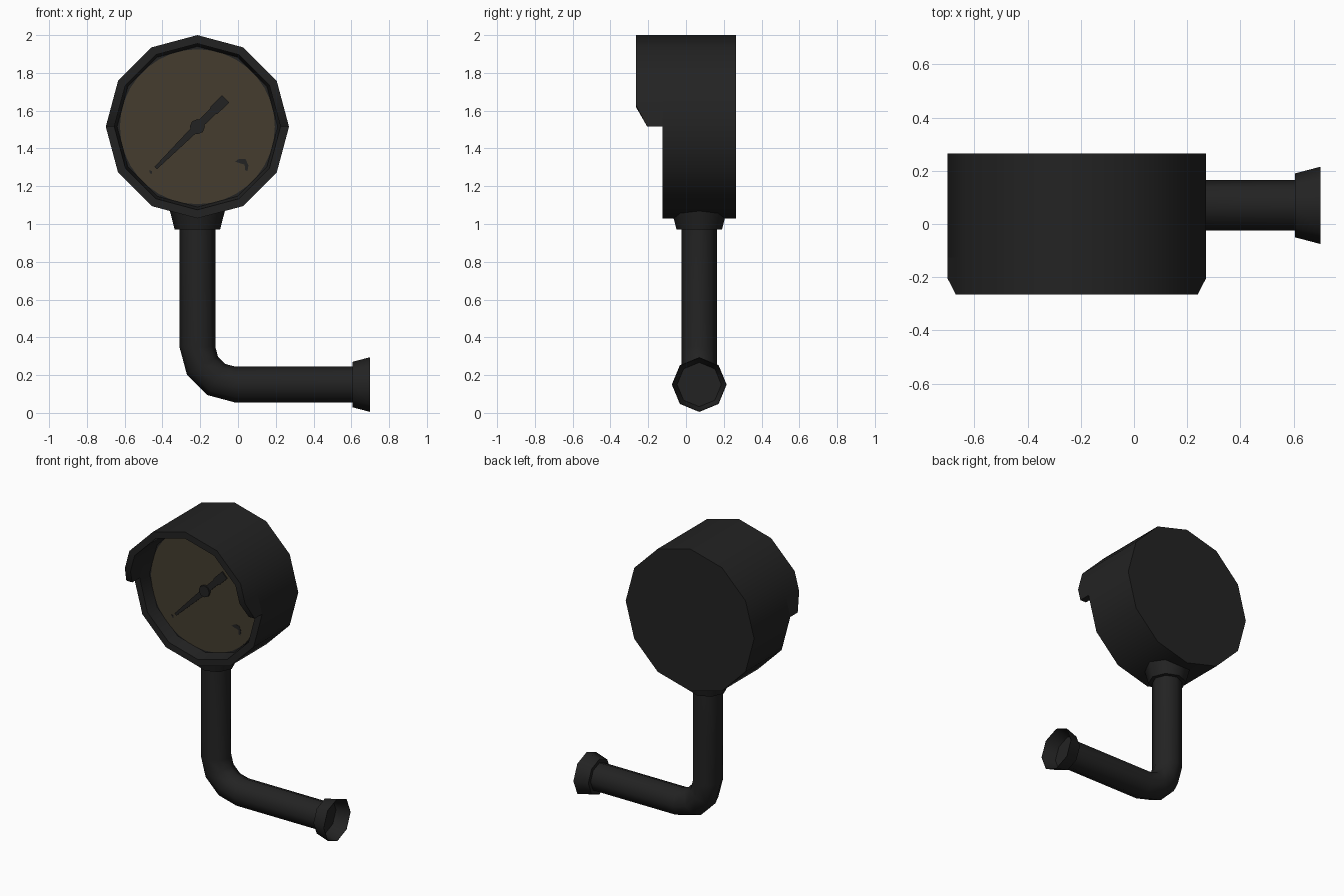
import bpy, bmesh, math
from mathutils import Vector

if "Cube" in bpy.data.objects:
    bpy.data.objects.remove(bpy.data.objects["Cube"])

CX, CZ, PY = -0.215, 1.515, 0.07      # dial axis and pipe depth


def material(name, rgb):
    m = bpy.data.materials.new(name)
    m.diffuse_color = (*rgb, 1)
    m.use_nodes = True
    m.node_tree.nodes["Principled BSDF"].inputs["Base Color"].default_value = m.diffuse_color
    return m


black = material("black_metal", (0.0165, 0.0165, 0.0165))
olive = material("dial_olive", (0.058, 0.046, 0.028))


def build(name, verts, faces, mat, smooth=True):
    me = bpy.data.meshes.new(name)
    me.from_pydata([tuple(v) for v in verts], [], faces)
    bm = bmesh.new()
    bm.from_mesh(me)
    bmesh.ops.remove_doubles(bm, verts=bm.verts, dist=1e-5)
    bmesh.ops.recalc_face_normals(bm, faces=bm.faces)
    bm.to_mesh(me)
    bm.free()
    me.materials.append(mat)
    ob = bpy.data.objects.new(name, me)
    bpy.context.collection.objects.link(ob)
    if smooth:
        bpy.ops.object.select_all(action='DESELECT')
        ob.select_set(True)
        bpy.context.view_layer.objects.active = ob
        bpy.ops.object.shade_smooth_by_angle(angle=math.radians(50))
    return ob


def lathe(name, profile, n, place, mat):
    """Revolve (radius, height) pairs; place(u, v, h) gives the position."""
    verts = [place(r * math.cos(math.tau * i / n), r * math.sin(math.tau * i / n), h)
             for r, h in profile for i in range(n)]
    faces = [(k * n + i, k * n + (i + 1) % n, (k + 1) * n + (i + 1) % n, (k + 1) * n + i)
             for k in range(len(profile) - 1) for i in range(n)]
    return build(name, verts, faces, mat)


def plate(name, pts, y0, y1, mat):
    """Extrude an (x, z) outline between two depths."""
    n = len(pts)
    verts = [(x, y, z) for y in (y0, y1) for x, z in pts]
    faces = [tuple(range(n)), tuple(range(n, 2 * n))]
    faces += [(i, (i + 1) % n, n + (i + 1) % n, n + i) for i in range(n)]
    return build(name, verts, faces, mat, False)


def on_dial(u, v, h):
    return (CX + u, h, CZ + v)


# Gauge case with recessed front, dial and hub
lathe("gauge_case", [(0, .265), (.485, .265), (.485, -.125), (.44, -.125),
                     (.425, -.04), (0, -.04)], 12, on_dial, black)
lathe("dial_face", [(0, -.039), (.41, -.039), (.41, -.045), (0, -.045)], 36, on_dial, olive)
lathe("needle_hub", [(0, -.04), (.04, -.04), (.04, -.06), (0, -.06)], 8, on_dial, black)

# Hood: upper half ring with slanted lower ends
def ring_point(r, k):
    a = math.radians(30 * k)
    return Vector((r * math.cos(a), r * math.sin(a)))


T = 0.475
stations = []
for k in (0, T, 1, 2, 3, 4, 5, 6 - T, 6):
    lo = math.floor(k)
    f = k - lo
    front = -.205 if k in (0, 6) else -.265
    o, i = [ring_point(r, lo).lerp(ring_point(r, lo + 1), f) for r in (.485, .44)]
    stations.append([on_dial(o.x, o.y, -.125), on_dial(o.x, o.y, front),
                     on_dial(i.x, i.y, front), on_dial(i.x, i.y, -.125)])
hv = [p for s in stations for p in s]
hf = [(4 * s + j, 4 * s + (j + 1) % 4, 4 * s + 4 + (j + 1) % 4, 4 * s + 4 + j)
      for s in range(len(stations) - 1) for j in range(4)]
hf += [(0, 1, 2, 3), tuple(range(len(hv) - 4, len(hv)))]
build("dial_hood", hv, hf, black)

# Needle: wide tail to upper right, thin tip to lower left
d, s = Vector((.71, .704)), Vector((-.704, .71))
c = Vector((CX, CZ))
outline = [(-.31, .009), (0, .02), (.115, .02), (.125, .027), (.21, .027)]
pts = [c + d * a + s * w for a, w in outline] + [c + d * a - s * w for a, w in reversed(outline)]
plate("needle", pts, -.044, -.053, black)

# Small painted marks on the dial
plate("hook_mark", [(-.015, 1.33), (.005, 1.345), (.04, 1.345), (.055, 1.31), (.05, 1.28),
                    (.038, 1.285), (.035, 1.315), (.015, 1.32)], -.044, -.047, black)
plate("dot_mark", [(-.472, 1.285), (-.455, 1.28), (-.455, 1.265), (-.465, 1.268)],
      -.044, -.047, black)

# Bent pipe: octagon swept down, round the elbow and out to the right
R, r, n = .2, .095, 8
path = [((CX, 1.06), 0)]
path += [((-.015 - R * math.cos(a), .35 - R * math.sin(a)), a)
         for a in (math.radians(30 * k) for k in range(4))]
path.append(((.606, .15), math.pi / 2))
pv, pf = [], []
for (x, z), a in path:
    for i in range(n):
        t = math.tau * i / n
        u = r * math.cos(t)
        pv.append((x + u * math.cos(a), PY + r * math.sin(t), z + u * math.sin(a)))
for k in range(len(path) - 1):
    pf += [(k * n + i, k * n + (i + 1) % n, (k + 1) * n + (i + 1) % n, (k + 1) * n + i)
           for i in range(n)]
pf += [tuple(range(n)), tuple(range(len(pv) - n, len(pv)))]
build("bent_pipe", pv, pf, black)

# Flared collar under the case, and open flared end
lathe("case_collar", [(0, .97), (.12, .97), (.147, 1.075), (0, 1.075)], 8,
      lambda u, v, h: (CX + u, PY + v, h), black)
lathe("flared_end", [(0, .605), (.12, .605), (.145, .70), (.142, .70), (.117, .609), (0, .609)],
      8, lambda u, v, h: (h, PY + u, .15 + v), black)
